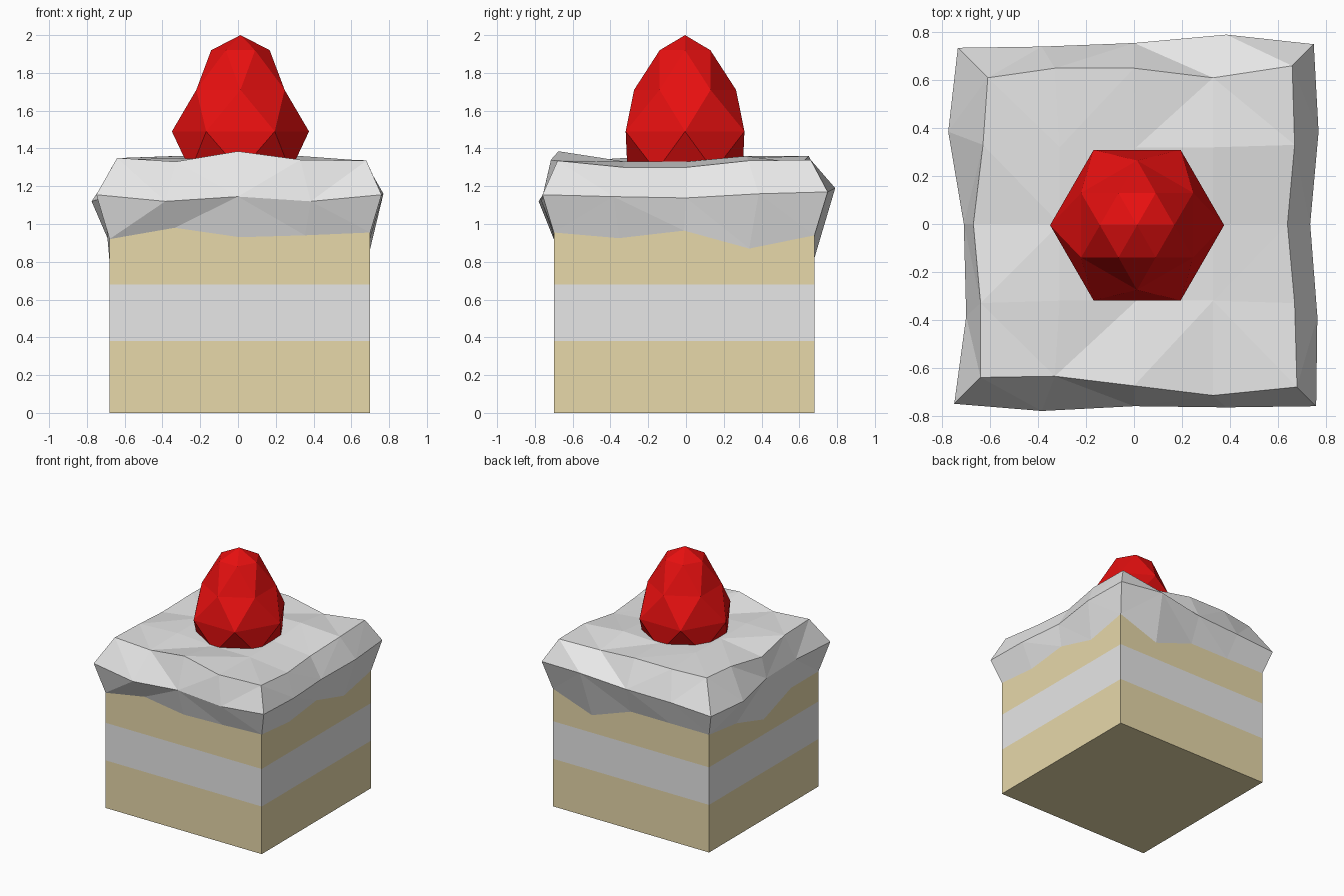
import bpy, bmesh, math

if "Cube" in bpy.data.objects:
    bpy.data.objects.remove(bpy.data.objects["Cube"])

CX, CY = 0.01, -0.01      # centre of the cake block
HALF = 0.69               # half width of the cake block


def material(name, rgb):
    m = bpy.data.materials.new(name)
    m.diffuse_color = (*rgb, 1.0)
    m.use_nodes = True
    m.node_tree.nodes["Principled BSDF"].inputs["Base Color"].default_value = m.diffuse_color
    return m


sponge = material("sponge", (0.80, 0.69, 0.40))
cream = material("cream", (0.80, 0.80, 0.80))
red = material("berry_red", (0.80, 0.005, 0.005))


def finish(bm, name, mats):
    bm.normal_update()
    me = bpy.data.meshes.new(name)
    bm.to_mesh(me)
    bm.free()
    for m in mats:
        me.materials.append(m)
    ob = bpy.data.objects.new(name, me)
    bpy.context.collection.objects.link(ob)
    return ob


def bridge(bm, low, high):
    """Quads between two counter-clockwise rings, facing outward."""
    n = len(low)
    return [bm.faces.new((low[i], low[(i + 1) % n], high[(i + 1) % n], high[i]))
            for i in range(n)]


# Cake block: sponge, cream, sponge
bm = bmesh.new()
rings = [[bm.verts.new((CX + HALF * sx, CY + HALF * sy, z))
          for sx, sy in ((-1, -1), (1, -1), (1, 1), (-1, 1))]
         for z in (0, 0.38, 0.68, 1.05)]
for k in range(3):
    for f in bridge(bm, rings[k], rings[k + 1]):
        f.material_index = k % 2
bm.faces.new(rings[0][::-1])
bm.faces.new(rings[-1])
finish(bm, "cake_layers", [sponge, cream])

# Icing: 16 perimeter points, counter-clockwise from the front left corner
path = ([(i, -2) for i in range(-2, 2)] + [(2, j) for j in range(-2, 2)]
        + [(i, 2) for i in range(2, -2, -1)] + [(-2, j) for j in range(2, -2, -1)])

low_z = [.92, .98, .93, .94, .955, .925, .965, .87,
         .94, .82, .94, .94, .94, .90, .80, .92]
mid_r = [.75, .78, .76, .765, .76, .765, .735, .77,
         .75, .79, .755, .74, .735, .775, .71, .70]
mid_z = [1.155, 1.12, 1.145, 1.12, 1.155, 1.145, 1.138, 1.16,
         1.17, 1.19, 1.15, 1.14, 1.12, 1.12, 1.14, 1.14]
top_r = [.64, .635, .675, .715, .68, .67, .64, .67,
         .66, .61, .65, .65, .61, .63, .67, .64]
top_z = [1.35, 1.33, 1.385, 1.34, 1.335, 1.30, 1.30, 1.335,
         1.34, 1.32, 1.36, 1.36, 1.35, 1.34, 1.30, 1.34]
inner_z = [1.35, 1.33, 1.33, 1.35, 1.33, 1.33, 1.36, 1.35, 1.36]


def icing_ring(bm, radii, heights, step, cx=0.0, cy=0.0):
    def place(i, r):
        return math.copysign(r, i) if abs(i) == 2 else i * step
    return [bm.verts.new((cx + place(i, r), cy + place(j, r), z))
            for (i, j), r, z in zip(path, radii, heights)]


bm = bmesh.new()
low = icing_ring(bm, [HALF] * 16, low_z, HALF / 2, CX, CY)
mid = icing_ring(bm, mid_r, mid_z, 0.385)
top = icing_ring(bm, top_r, top_z, 0.33)
bridge(bm, low, mid)
bridge(bm, mid, top)
# uneven top surface
grid = dict(zip(path, top))
for k, z in enumerate(inner_z):
    i, j = k % 3 - 1, k // 3 - 1
    grid[i, j] = bm.verts.new((0.01 + 0.32 * i, 0.32 * j, z))
for i in range(-2, 2):
    for j in range(-2, 2):
        bm.faces.new((grid[i, j], grid[i + 1, j], grid[i + 1, j + 1], grid[i, j + 1]))
bmesh.ops.triangulate(bm, faces=bm.faces[:])
finish(bm, "icing", [cream])

# Strawberry: six-sided rings, each turned half a step from the last
bm = bmesh.new()
BX, BY = 0.013, -0.005
rings = []
for k, (r, z) in enumerate(((0.19, 1.14), (0.305, 1.28), (0.363, 1.49),
                            (0.27, 1.71), (0.155, 1.92))):
    rings.append([bm.verts.new((BX + r * math.cos(math.radians(60 * i + 30 * (k % 2))),
                                BY + r * math.sin(math.radians(60 * i + 30 * (k % 2))), z))
                  for i in range(6)])
for k in range(4):
    a, b = rings[k], rings[k + 1]
    for i in range(6):
        n = (i + 1) % 6
        if k % 2 == 0:
            bm.faces.new((a[i], a[n], b[i]))
            bm.faces.new((a[n], b[n], b[i]))
        else:
            bm.faces.new((a[i], b[n], b[i]))
            bm.faces.new((a[i], a[n], b[n]))
tip = bm.verts.new((BX, BY, 2.0))
for i in range(6):
    bm.faces.new((rings[-1][i], rings[-1][(i + 1) % 6], tip))
bm.faces.new(rings[0][::-1])
finish(bm, "strawberry", [red])
